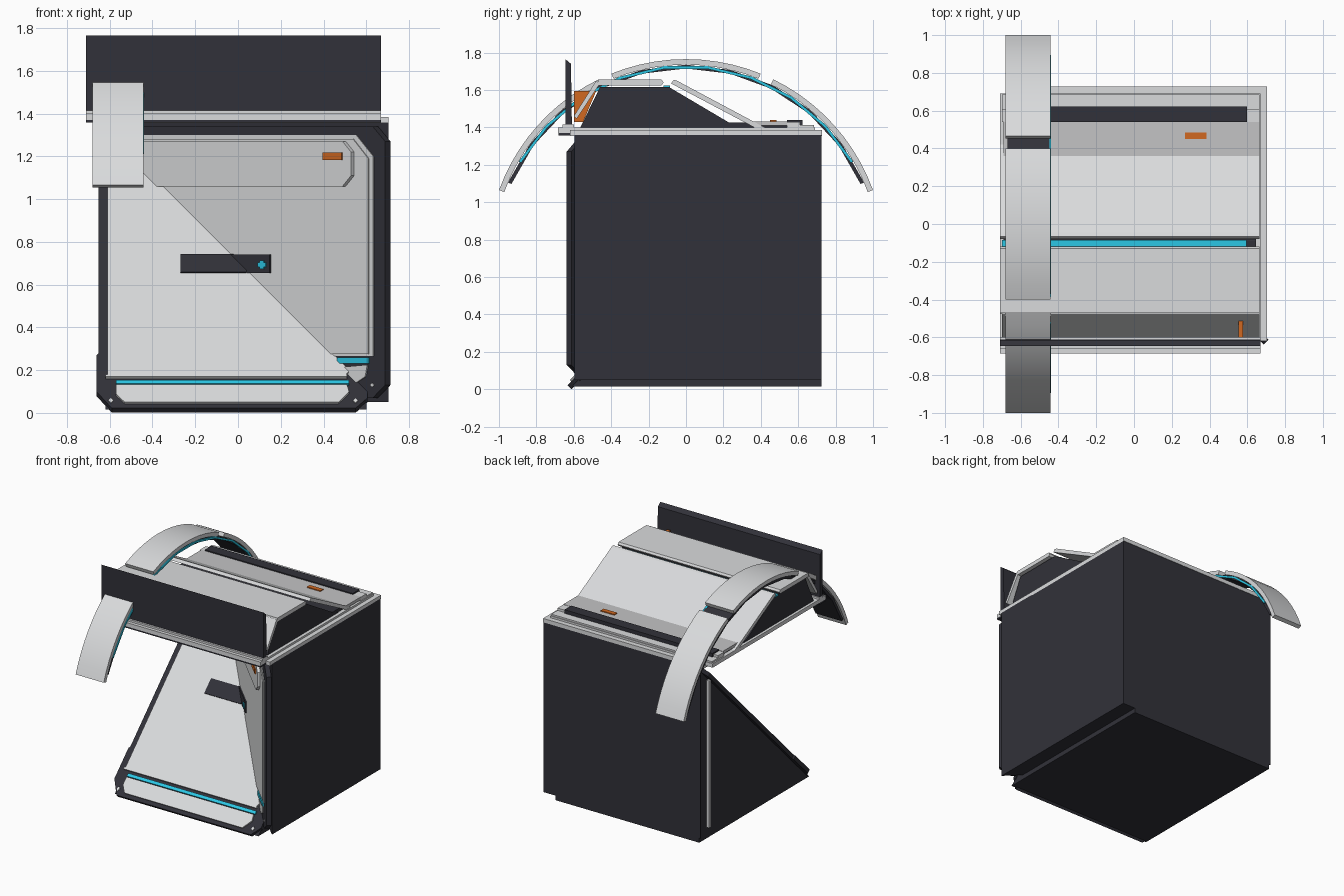
import bpy, bmesh, math
from mathutils import Vector

if "Cube" in bpy.data.objects:
    bpy.data.objects.remove(bpy.data.objects["Cube"])


def material(name, rgb):
    m = bpy.data.materials.new(name)
    m.diffuse_color = (*rgb, 1)
    m.use_nodes = True
    m.node_tree.nodes["Principled BSDF"].inputs["Base Color"].default_value = m.diffuse_color
    return m


DARK = material("charcoal", (0.031, 0.031, 0.041))
LIGHT = material("light grey", (0.70, 0.71, 0.72))
MID = material("mid grey", (0.55, 0.55, 0.56))
CYAN = material("cyan", (0.025, 0.57, 0.78))
ORANGE = material("orange", (0.64, 0.14, 0.015))

H = math.sqrt(0.5)


# Working planes: (a, b, depth) to world space
def side(a, b, d):          # profile in y, z; depth along x
    return Vector((d, a, b))


def plan(a, b, d):          # profile in x, y; depth along z
    return Vector((a, b, d))


def slope(a, b, d):         # ramp rising to the back, given by x, z
    return Vector((a, b - 0.655 - H * d, b + H * d))


def wall(a, b, d):          # upright diagonal wall, given by x, z
    return Vector((a - H * d, 0.05 - a - H * d, b))


def extrude(name, mat, plane, pts, d0, d1, smooth=False):
    bm = bmesh.new()
    lo = [bm.verts.new(plane(a, b, d0)) for a, b in pts]
    hi = [bm.verts.new(plane(a, b, d1)) for a, b in pts]
    bm.faces.new(lo)
    bm.faces.new(hi)
    n = len(pts)
    for i in range(n):
        j = (i + 1) % n
        bm.faces.new((lo[i], lo[j], hi[j], hi[i]))
    bmesh.ops.recalc_face_normals(bm, faces=bm.faces)
    me = bpy.data.meshes.new(name)
    bm.to_mesh(me)
    bm.free()
    me.materials.append(mat)
    ob = bpy.data.objects.new(name, me)
    bpy.context.collection.objects.link(ob)
    if smooth:
        bpy.ops.object.select_all(action='DESELECT')
        ob.select_set(True)
        bpy.context.view_layer.objects.active = ob
        bpy.ops.object.shade_smooth_by_angle()
    return ob


def rect(a0, a1, b0, b1):
    return [(a0, b0), (a1, b0), (a1, b1), (a0, b1)]


def diamond(a, b, r):
    return [(a - r, b), (a, b - r), (a + r, b), (a, b + r)]


def box(name, mat, x0, x1, y0, y1, z0, z1):
    return extrude(name, mat, plan, rect(x0, x1, y0, y1), z0, z1)


# Crate body: ramp wedge plus corner wedge, leaving the front left corner open
extrude("ramp_wedge", DARK, side, [(-.61, .015), (.725, .015), (.725, 1.35)], -.62, .6)
extrude("corner_wedge", DARK, plan, [(.705, -.595), (.705, .725), (-.63, .725)], .05, 1.36)
box("left_back_trim", LIGHT, -.642, -.615, .615, .637, .1, 1.23)

# Ramp: dark slab, light panel and lower lip
extrude("ramp_slab", DARK, slope,
        [(-.59, .022), (.55, .022), (.605, .07), (.605, .3), (.3, .6), (-.5, 1.34), (-.62, 1.34),
         (-.652, 1.3), (-.652, .28), (-.662, .27), (-.662, .1)], -.03, 0)
extrude("ramp_panel", LIGHT, slope,
        [(-.61, .165), (.5, .165), (.54, .21), (.5, .3), (-.5, 1.3), (-.61, 1.3)], 0, .012)
extrude("ramp_panel_edge", LIGHT, slope, rect(-.62, .51, .158, .168), 0, .016)
extrude("lip_plate", LIGHT, slope,
        [(-.57, .124), (.51, .124), (.52, .09), (.47, .042), (-.53, .042), (-.57, .08)], 0, .012)
extrude("lip_stripe", CYAN, slope, rect(-.57, .52, .1275, .144), 0, .013)
for i, x in enumerate((-.595, .55)):
    extrude(f"lip_bolt_{i}", LIGHT, slope, diamond(x, .055, .012), 0, .006)

# Diagonal wall: dark slab, grey panels and raised strip
extrude("wall_slab", DARK, wall,
        [(-.62, .08), (.63, .07), (.688, .13), (.688, 1.27), (.63, 1.34), (-.62, 1.34)], -.035, 0)
extrude("wall_panel", LIGHT, wall,
        [(-.6, .265), (.635, .265), (.635, 1.2), (.555, 1.3), (-.6, 1.3)], 0, .004)
extrude("wall_panel_inner", LIGHT, wall,
        [(-.58, .275), (.615, .275), (.615, 1.19), (.545, 1.28), (-.58, 1.28)], 0, .009)
extrude("wall_strip", LIGHT, wall,
        [(-.48, 1.06), (.51, 1.06), (.55, 1.11), (.55, 1.22), (.51, 1.27), (-.48, 1.27)], .008, .03)
extrude("wall_tag", ORANGE, wall, rect(.422, .51, 1.183, 1.219), .03, .038)
extrude("wall_foot_stripe", CYAN, wall, rect(.47, .615, .23, .26), 0, .01)
extrude("wall_foot_plate", LIGHT, wall, [(.51, .11), (.6, .17), (.61, .225), (.5, .215)], 0, .008)
extrude("wall_bolt", LIGHT, wall, diamond(.63, .13, .01), 0, .006)

# Latch: one half on the ramp, one half on the wall
extrude("latch_ramp_half", DARK, slope, rect(-.27, .04, .645, .728), .01, .02)
extrude("latch_wall_half", DARK, wall, rect(-.05, .16, .655, .74), .005, .018)
extrude("latch_light_wide", CYAN, wall, rect(.108, .146, .683, .703), .018, .024)
extrude("latch_light_tall", CYAN, wall, rect(.118, .136, .673, .713), .018, .024)

# Lid base
box("body_rim", LIGHT, -.65, .705, -.62, .728, 1.355, 1.385)
box("lid_base", LIGHT, -.71, .67, -.685, .69, 1.37, 1.4)
box("lid_seam", DARK, -.71, .67, -.683, -.6, 1.358, 1.372)
box("lid_front_lip", LIGHT, -.71, .67, -.66, -.6, 1.4, 1.415)

# Lid hump with cladding panels
extrude("lid_hump", DARK, side,
        [(-.565, 1.4), (-.55, 1.43), (-.46, 1.615), (-.09, 1.615), (.24, 1.42), (.3, 1.4)], -.69, .645)
extrude("hump_front_panel", LIGHT, side,
        [(-.6, 1.46), (-.48, 1.65), (-.46, 1.635), (-.585, 1.445)], -.7, .665)
extrude("hump_top_panel", LIGHT, side,
        [(-.475, 1.625), (-.47, 1.655), (-.13, 1.655), (-.12, 1.64), (-.13, 1.625)], -.71, .665)
extrude("hump_back_panel", LIGHT, side,
        [(-.08, 1.635), (-.065, 1.655), (-.045, 1.648), (.42, 1.4), (.365, 1.4)], -.71, .665)
box("hump_stripe", CYAN, -.7, .595, -.12, -.085, 1.61, 1.625)
extrude("hump_orange_bracket", ORANGE, side,
        [(-.6, 1.43), (-.6, 1.595), (-.48, 1.595), (-.55, 1.43)], .552, .578)

# Rear deck of the lid
box("rear_deck_base", DARK, -.68, .64, .22, .6, 1.4, 1.425)
box("rear_deck_panel", MID, -.69, .665, .36, .54, 1.41, 1.432)
box("rear_deck_edge", LIGHT, -.7, .665, .6, .685, 1.4, 1.412)
for label, x0, x1 in (("left", -.7, -.66), ("right", .597, .665)):
    box(f"rear_deck_{label}_end", LIGHT, x0, x1, .54, .61, 1.4, 1.43)
box("rear_dark_bar", DARK, -.66, .597, .54, .622, 1.41, 1.44)
box("rear_tag", ORANGE, .27, .385, .45, .485, 1.432, 1.439)

# Upright front plate on the lid
extrude("front_plate", DARK, side,
        [(-.645, 1.4), (-.645, 1.765), (-.615, 1.74), (-.61, 1.4)], -.71, .67)

# Arched handle
R, CZ = 1.064, 0.701


def arc(a0, a1, r0, r1, n):
    ang = [math.radians(a0 + (a1 - a0) * i / n) for i in range(n + 1)]
    outer = [(r1 * math.sin(t), CZ + r1 * math.cos(t)) for t in ang]
    inner = [(r0 * math.sin(t), CZ + r0 * math.cos(t)) for t in reversed(ang)]
    return outer + inner


for label, a0, a1 in (("front", -70, -26), ("middle", -22, 22), ("back", 26, 70)):
    extrude(f"arch_{label}_band", LIGHT, side, arc(a0, a1, R - .03, R, 10), -.68, -.441, True)
extrude("arch_liner", DARK, side, arc(-67, 67, R - .05, R - .03, 10), -.67, -.448)
extrude("arch_edge_light", CYAN, side, arc(-60, 60, R - .046, R - .031, 9), -.455, -.439)
